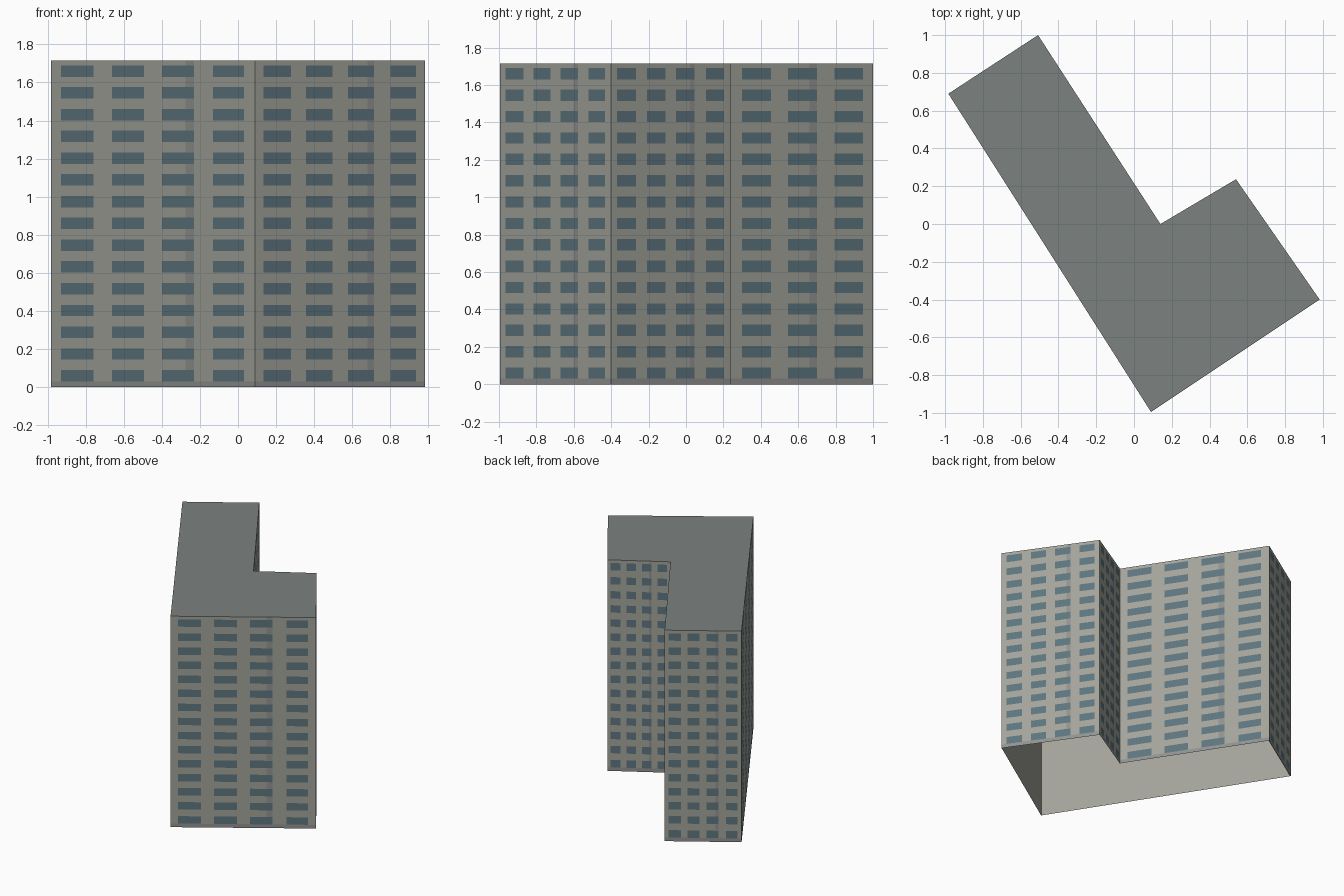
import bpy, bmesh

if "Cube" in bpy.data.objects:
    bpy.data.objects.remove(bpy.data.objects["Cube"])

HEIGHT = 1.715
FLOORS = 15
STEP = 1.6 / (FLOORS - 1)

# L-shaped footprint, counter-clockwise
FOOT = [(-0.983, 0.69), (0.09, -0.995), (0.983, -0.40),
        (0.54, 0.237), (0.14, 0.0), (-0.508, 1.0)]

# Column breaks along a wall, and what each column holds
COLS = [0, 0.05, 0.21, 0.30, 0.455, 0.545, 0.66, 0.70, 0.795, 0.945, 1]
WINDOW_COLS = {1, 3, 5, 6, 8}
STRIP_COL = 6


def material(name, rgb):
    m = bpy.data.materials.new(name)
    m.diffuse_color = (*rgb, 1)
    m.use_nodes = True
    m.node_tree.nodes["Principled BSDF"].inputs["Base Color"].default_value = m.diffuse_color
    return m


WALL = material("concrete", (0.37, 0.37, 0.33))
GLASS = material("window_glass", (0.11, 0.18, 0.21))
STRIP = material("drain_strip", (0.28, 0.29, 0.28))
ROOF = material("roof_grey", (0.20, 0.225, 0.215))


def finish(bm, name, mats):
    me = bpy.data.meshes.new(name)
    bm.to_mesh(me)
    bm.free()
    for m in mats:
        me.materials.append(m)
    ob = bpy.data.objects.new(name, me)
    bpy.context.collection.objects.link(ob)
    return ob


# Row breaks: bottom band, then window and gap alternately
rows = [0.0]
for i in range(FLOORS):
    mid = 0.06 + i * STEP
    rows += [mid - 0.03, mid + 0.03]
rows.append(HEIGHT)


def facade(name, a, b):
    """One wall as a flat grid whose cells are wall, window or strip."""
    bm = bmesh.new()
    grid = [[bm.verts.new((a[0] + (b[0] - a[0]) * t, a[1] + (b[1] - a[1]) * t, z))
             for t in COLS] for z in rows]
    for r in range(len(rows) - 1):
        for c in range(len(COLS) - 1):
            f = bm.faces.new((grid[r][c], grid[r][c + 1],
                              grid[r + 1][c + 1], grid[r + 1][c]))
            if r == 0:
                f.material_index = 2
            elif r % 2 and c in WINDOW_COLS:
                f.material_index = 1
            elif c == STRIP_COL:
                f.material_index = 2
    finish(bm, name, (WALL, GLASS, STRIP))


pairs = list(zip(FOOT, FOOT[1:] + FOOT[:1]))
for i, (a, b) in enumerate(pairs):
    facade(f"facade_{i + 1}", a, b)

# Flat roof
bm = bmesh.new()
bm.faces.new([bm.verts.new((x, y, HEIGHT)) for x, y in FOOT])
finish(bm, "roof", (ROOF,))

# Plain inside of the walls, open at the bottom
bm = bmesh.new()
inner = [(0.2 + (x - 0.2) * 0.996, -0.3 + (y + 0.3) * 0.996) for x, y in FOOT]
for a, b in zip(inner, inner[1:] + inner[:1]):
    bm.faces.new([bm.verts.new(p) for p in (
        (*b, 0), (*a, 0), (*a, HEIGHT - 0.003), (*b, HEIGHT - 0.003))])
bmesh.ops.remove_doubles(bm, verts=bm.verts, dist=1e-5)
finish(bm, "inner_walls", (WALL,))
